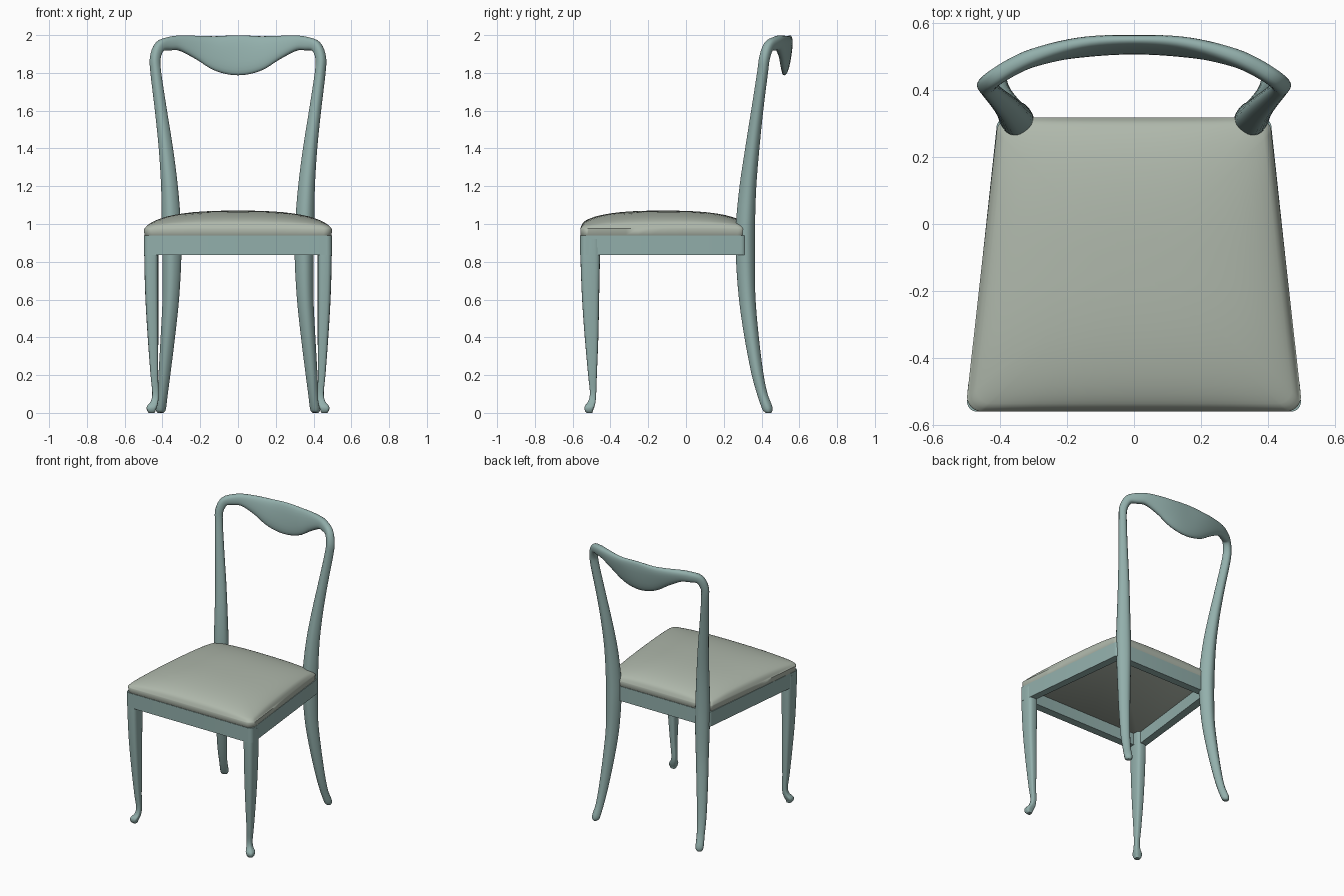
import bpy, bmesh, math
from mathutils import Vector

if "Cube" in bpy.data.objects:
    bpy.data.objects.remove(bpy.data.objects["Cube"])


def material(name, rgb):
    m = bpy.data.materials.new(name)
    m.diffuse_color = (*rgb, 1)
    m.use_nodes = True
    m.node_tree.nodes["Principled BSDF"].inputs["Base Color"].default_value = m.diffuse_color
    return m


WOOD = material("painted_wood", (0.29, 0.43, 0.41))
FABRIC = material("fabric", (0.43, 0.48, 0.41))


def loft(name, rings, mat, closed=False, angle=40):
    """Skin a list of equal-length point rings; cap the ends or close the loop."""
    bm = bmesh.new()
    vs = [[bm.verts.new(p) for p in r] for r in rings]
    n = len(vs[0])
    pairs = list(zip(vs, vs[1:])) + ([(vs[-1], vs[0])] if closed else [])
    for a, b in pairs:
        for i in range(n):
            j = (i + 1) % n
            bm.faces.new((a[i], a[j], b[j], b[i]))
    if not closed:
        bm.faces.new(vs[0])
        bm.faces.new(vs[-1])
    bmesh.ops.recalc_face_normals(bm, faces=bm.faces)
    me = bpy.data.meshes.new(name)
    bm.to_mesh(me)
    bm.free()
    ob = bpy.data.objects.new(name, me)
    bpy.context.collection.objects.link(ob)
    me.materials.append(mat)
    bpy.ops.object.select_all(action='DESELECT')
    ob.select_set(True)
    bpy.context.view_layer.objects.active = ob
    bpy.ops.object.shade_smooth_by_angle(angle=math.radians(angle))
    return ob


def spline(pts, steps):
    """Catmull-Rom through stations of any dimension."""
    out = []
    for i in range(len(pts) - 1):
        p0, p1, p2, p3 = (pts[max(0, min(len(pts) - 1, i + k))] for k in (-1, 0, 1, 2))
        for s in range(steps):
            t = s / steps
            out.append([0.5 * (2 * b + (c - a) * t + (2 * a - 5 * b + 4 * c - d) * t * t
                               + (3 * b - a - 3 * c + d) * t ** 3)
                        for a, b, c, d in zip(p0, p1, p2, p3)])
    return out + [list(pts[-1])]


def section(n, p):
    """Unit superellipse; p below 1 makes it squarer."""
    for k in range(n):
        a = 2 * math.pi * k / n
        c, s = math.cos(a), math.sin(a)
        yield math.copysign(abs(c) ** p, c), math.copysign(abs(s) ** p, s)


def outline(wf, wb, yf, yb, r, n=8, cuts=1):
    """Rounded trapezoid: half widths front/back, y front/back, corner radius, side cuts."""
    arcs = []
    for x, y, start in ((wb - r, yb - r, 0), (r - wb, yb - r, 90),
                        (r - wf, yf + r, 180), (wf - r, yf + r, 270)):
        arcs.append([(x + r * math.cos(math.radians(start + 90 * k / n)),
                      y + r * math.sin(math.radians(start + 90 * k / n))) for k in range(n + 1)])
    pts = []
    for i, arc in enumerate(arcs):
        (ax, ay), (bx, by) = arc[-1], arcs[(i + 1) % 4][0]
        pts += arc + [(ax + (bx - ax) * k / cuts, ay + (by - ay) * k / cuts)
                      for k in range(1, cuts)]
    return pts


# Back frame: rear legs, posts and crest rail in one sweep
# station: x, y, z, half width in the plane of the back, half thickness
half = [
    (.409, .434, .000, .014, .014), (.409, .432, .022, .026, .025),
    (.399, .404, .10, .026, .025), (.388, .376, .22, .031, .029),
    (.370, .345, .42, .037, .036), (.355, .323, .62, .042, .042),
    (.350, .314, .84, .048, .048), (.353, .315, 1.0, .048, .048),
    (.363, .328, 1.2, .042, .042), (.382, .351, 1.4, .036, .035),
    (.408, .377, 1.6, .030, .030), (.435, .405, 1.8, .026, .028),
    (.438, .416, 1.88, .027, .027), (.413, .438, 1.94, .030, .026),
    (.360, .470, 1.955, .036, .026), (.300, .496, 1.957, .042, .026),
    (.200, .521, 1.932, .067, .025), (.100, .532, 1.903, .096, .024),
    (.000, .535, 1.893, .107, .023)]
full = half + [(-s[0], *s[1:]) for s in reversed(half[:-1])]
path = spline(full, 4)
rings = []
for i, (x, y, z, w, t) in enumerate(path):
    a, b = path[max(i - 1, 0)], path[min(i + 1, len(path) - 1)]
    tan = (Vector(b[:3]) - Vector(a[:3])).normalized()
    e = Vector((.65 * max(-1, min(1, x / .4)), .8, -.12 if z > 1.85 else 0))
    e = (e - tan * e.dot(tan)).normalized()
    side = tan.cross(e)
    ring = [Vector((x, y, z)) + side * (w * c) + e * (t * s) for c, s in section(24, .82)]
    for p in ring:
        p.z = max(p.z, 0)
    rings.append(ring)
loft("back_frame", rings, WOOD, angle=60)

# Front legs with out-turned feet: x, y, z, half size x, half size y
leg = [
    (.458, -.507, .92, .038, .051), (.459, -.507, .80, .037, .051),
    (.456, -.505, .60, .034, .045), (.450, -.500, .40, .028, .036),
    (.443, -.495, .20, .020, .023), (.437, -.492, .11, .017, .017),
    (.441, -.497, .065, .019, .019), (.455, -.510, .035, .027, .026),
    (.459, -.514, .014, .023, .022), (.457, -.511, 0, .016, .016)]
for name, sx in (("front_leg_right", 1), ("front_leg_left", -1)):
    rings = [[(sx * (x + rx * c), y + ry * s, max(z, 0)) for c, s in section(24, .6)]
             for x, y, z, rx, ry in spline(leg, 4)]
    loft(name, rings, WOOD, angle=60)

# Seat frame: four rails as one open ring, hollow underneath
outer = outline(.498, .410, -.56, .318, .03)
inner = outline(.445, .357, -.505, .265, .01)
loft("seat_rails", [[(x, y, z) for x, y in o] for o, z in
                    ((outer, .836), (outer, .94), (inner, .94), (inner, .836))],
     WOOD, closed=True, angle=30)

# Domed cushion: outline scaled inward, height from a pillow function;
# its flat base is the recessed panel seen from below
WF, WB, YF, YB = .498, .410, -.56, .318
CY = (YF + YB) / 2
edge = outline(WF, WB, YF, YB, .045, cuts=12)


def pillow(x, y, s):
    k = (y - YF) / (YB - YF)
    u = min(1, abs(x) / (WF + (WB - WF) * k))
    v = min(1, abs(2 * k - 1))
    f = (max(0, (1 - u ** 2.5) * (1 - v ** 2.5))) ** .43
    return .975 + .096 * f * min(1, (1 - s) / .03) ** .5


def scaled(s):
    return [(x * s, CY + (y - CY) * s) for x, y in edge]


rings = [[(x, y, z) for x, y in scaled(s)] for s, z in ((.95, .92), (.975, .93), (.995, .941))]
for s in (1, .997, .99, .98, .965, .945, .92, .88, .82, .74, .64, .52, .4, .28, .16, .05):
    rings.append([(x, y, pillow(x, y, s)) for x, y in scaled(s)])
loft("seat_cushion", rings, FABRIC, angle=80)
